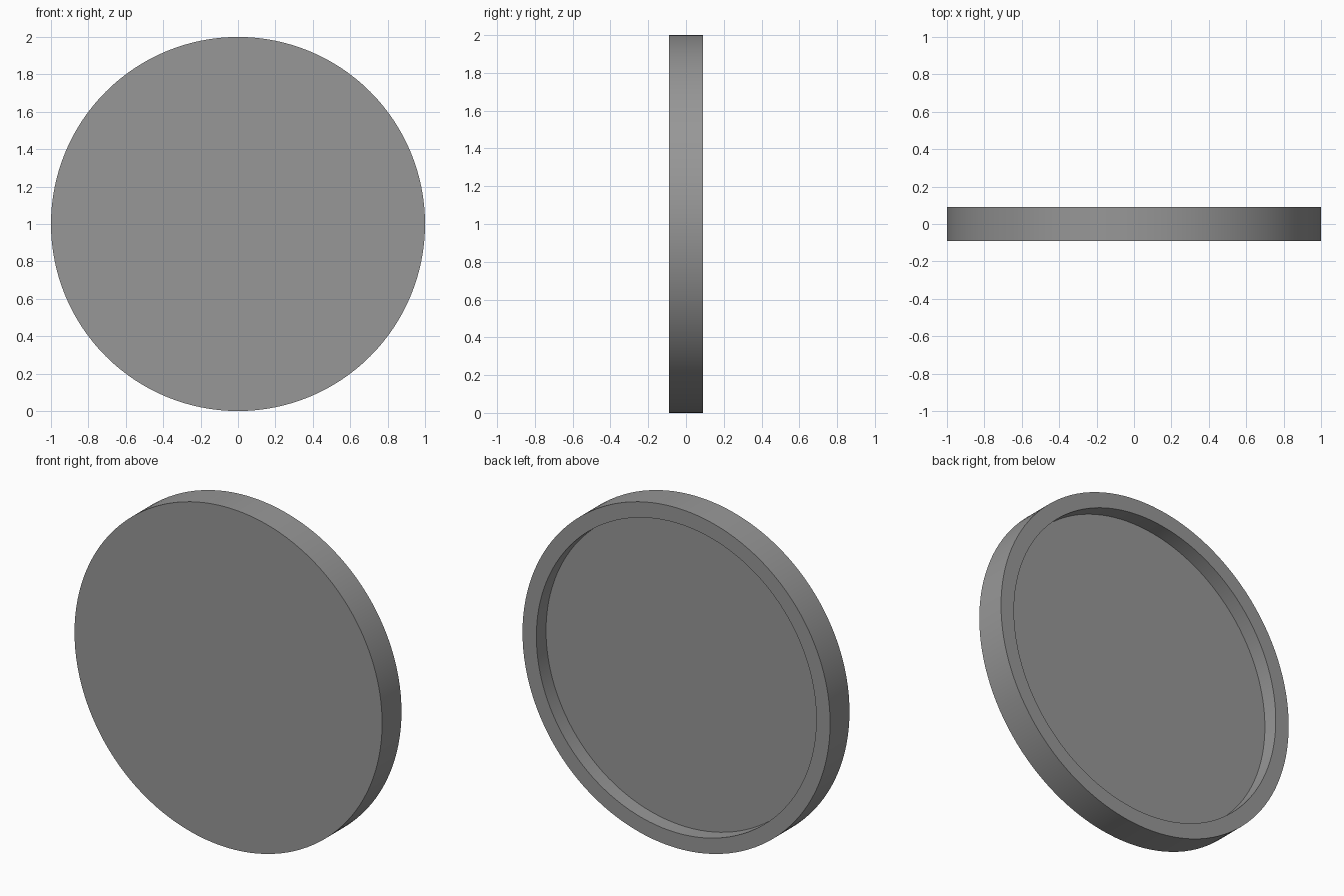
import bpy, bmesh, math

if "Cube" in bpy.data.objects:
    bpy.data.objects.remove(bpy.data.objects["Cube"])

SEGMENTS = 128
# Half profile (radius, y): flat front, outer rim, back lip, recess wall, recess floor
PROFILE = [(1.0, -0.09), (1.0, 0.09), (0.91, 0.09), (0.91, -0.0)]

bm = bmesh.new()
rings = []
for r, y in PROFILE:
    ring = []
    for i in range(SEGMENTS):
        a = 2 * math.pi * i / SEGMENTS
        ring.append(bm.verts.new((r * math.cos(a), y, 1 + r * math.sin(a))))
    rings.append(ring)

# Walls between neighbouring rings
for a, b in zip(rings, rings[1:]):
    for i in range(SEGMENTS):
        j = (i + 1) % SEGMENTS
        bm.faces.new((a[i], a[j], b[j], b[i]))

# Front face and recess floor
bm.faces.new(rings[0])
bm.faces.new(rings[-1])
bmesh.ops.recalc_face_normals(bm, faces=bm.faces)

mesh = bpy.data.meshes.new("recessed_disc")
bm.to_mesh(mesh)
bm.free()
disc = bpy.data.objects.new("recessed_disc", mesh)
bpy.context.collection.objects.link(disc)

# Dark grey finish
grey = bpy.data.materials.new("dark_grey")
grey.diffuse_color = (0.31, 0.31, 0.31, 1)
grey.use_nodes = True
grey.node_tree.nodes["Principled BSDF"].inputs["Base Color"].default_value = grey.diffuse_color
mesh.materials.append(grey)

# Smooth round walls, crisp rim edges
bpy.context.view_layer.objects.active = disc
disc.select_set(True)
bpy.ops.object.shade_smooth_by_angle(angle=math.radians(30))
